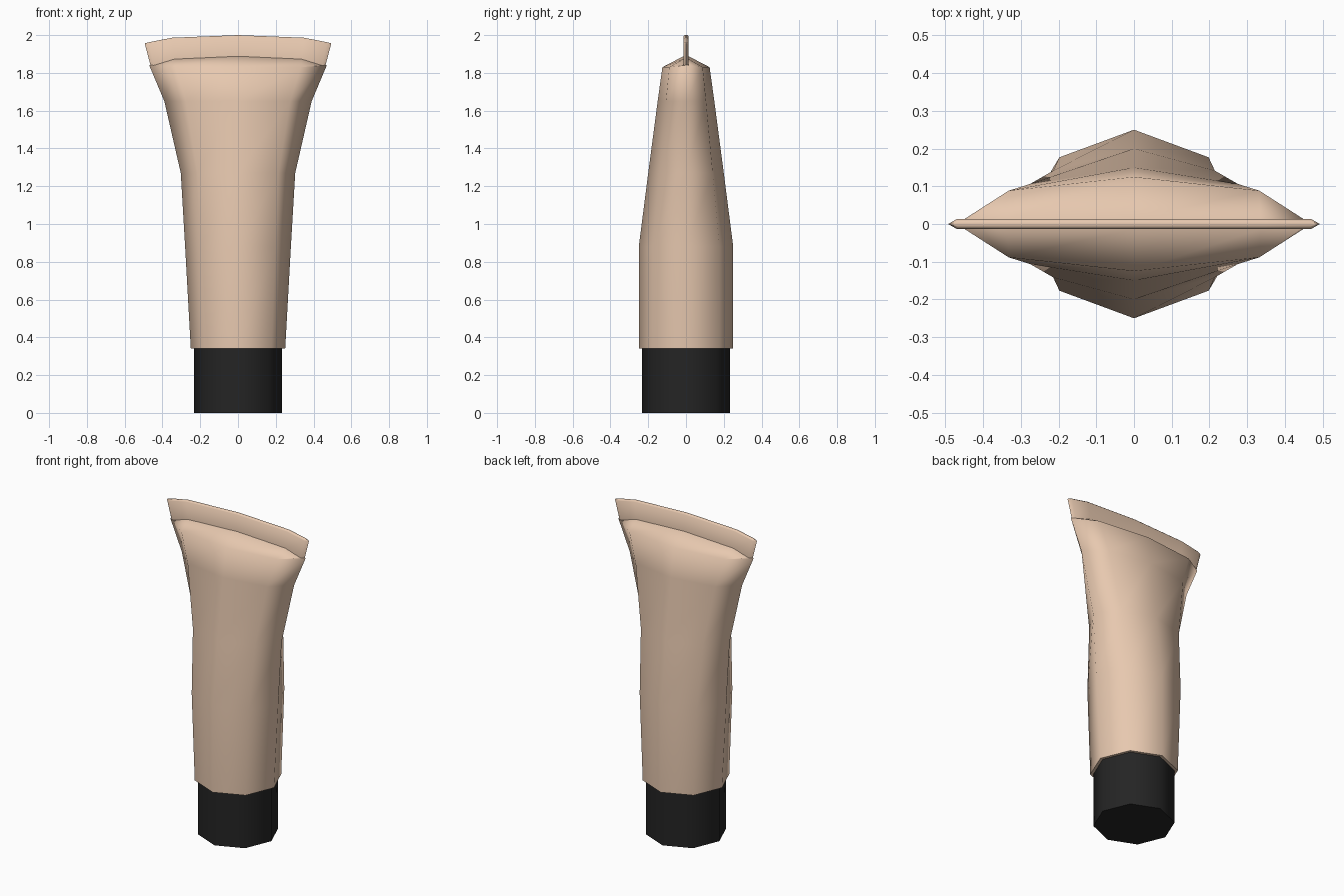
import bpy, bmesh, math

if "Cube" in bpy.data.objects:
    bpy.data.objects.remove(bpy.data.objects["Cube"])


def material(name, color):
    m = bpy.data.materials.new(name)
    m.diffuse_color = (*color, 1)
    m.use_nodes = True
    m.node_tree.nodes["Principled BSDF"].inputs["Base Color"].default_value = m.diffuse_color
    return m


def loft(name, rings, mat, angle):
    """Skin a stack of equal-length point rings and cap both ends."""
    bm = bmesh.new()
    loops = [[bm.verts.new(p) for p in ring] for ring in rings]
    n = len(loops[0])
    for a, b in zip(loops, loops[1:]):
        for i in range(n):
            j = (i + 1) % n
            bm.faces.new((a[i], a[j], b[j], b[i]))
    bm.faces.new(loops[0][::-1])
    bm.faces.new(loops[-1])
    bmesh.ops.recalc_face_normals(bm, faces=bm.faces)
    mesh = bpy.data.meshes.new(name)
    bm.to_mesh(mesh)
    bm.free()
    ob = bpy.data.objects.new(name, mesh)
    bpy.context.collection.objects.link(ob)
    mesh.materials.append(mat)
    bpy.ops.object.select_all(action='DESELECT')
    ob.select_set(True)
    bpy.context.view_layer.objects.active = ob
    bpy.ops.object.shade_smooth_by_angle(angle=math.radians(angle))
    return ob


def octagon(rx, ry, z, side_z=None):
    """Eight-sided ellipse; the two side points may sit at another height."""
    pts = []
    for i in range(8):
        a = i * math.pi / 4
        pts.append((rx * math.cos(a), ry * math.sin(a),
                    side_z if side_z and i % 4 == 0 else z))
    return pts


def seam(rows):
    """Closed thin outline from (x, y, z) points of one quarter, mirrored."""
    tip, *rest = rows
    right_back = [tip] + rest
    left_back = [(-x, y, z) for x, y, z in right_back[-2::-1]]
    front = [(x, -y, z) for x, y, z in (right_back + left_back)[-2:0:-1]]
    return right_back + left_back + front


tan = material("tan_plastic", (0.80, 0.58, 0.43))
black = material("black_plastic", (0.018, 0.018, 0.018))

# Screw cap the tube stands on
loft("cap", [octagon(0.232, 0.232, 0), octagon(0.232, 0.232, 0.345)], black, 60)

# Tube body: round at the cap, flaring and flattening towards the seam
body = [octagon(*r) for r in ((0.25, 0.25, 0.34), (0.28, 0.25, 0.88),
                              (0.303, 0.20, 1.27), (0.39, 0.15, 1.65),
                              (0.47, 0.125, 1.83, 1.84))]
body.append(seam([(0.46, 0, 1.842), (0.335, 0.014, 1.873), (0, 0.014, 1.888)]))
loft("tube_body", body, tan, 80)

# Flat crimped seam along the top, gently arched
low = [(0.462, 0, 1.835), (0.445, 0.013, 1.84), (0.335, 0.013, 1.86), (0, 0.013, 1.87)]
high = [(0.493, 0, 1.952), (0.47, 0.013, 1.955), (0.35, 0.013, 1.98), (0, 0.013, 1.993)]
top = [(0.491, 0, 1.957), (0.468, 0.006, 1.963), (0.35, 0.006, 1.986), (0, 0.006, 2.0)]
loft("crimped_seam", [seam(low), seam(high), seam(top)], tan, 50)
